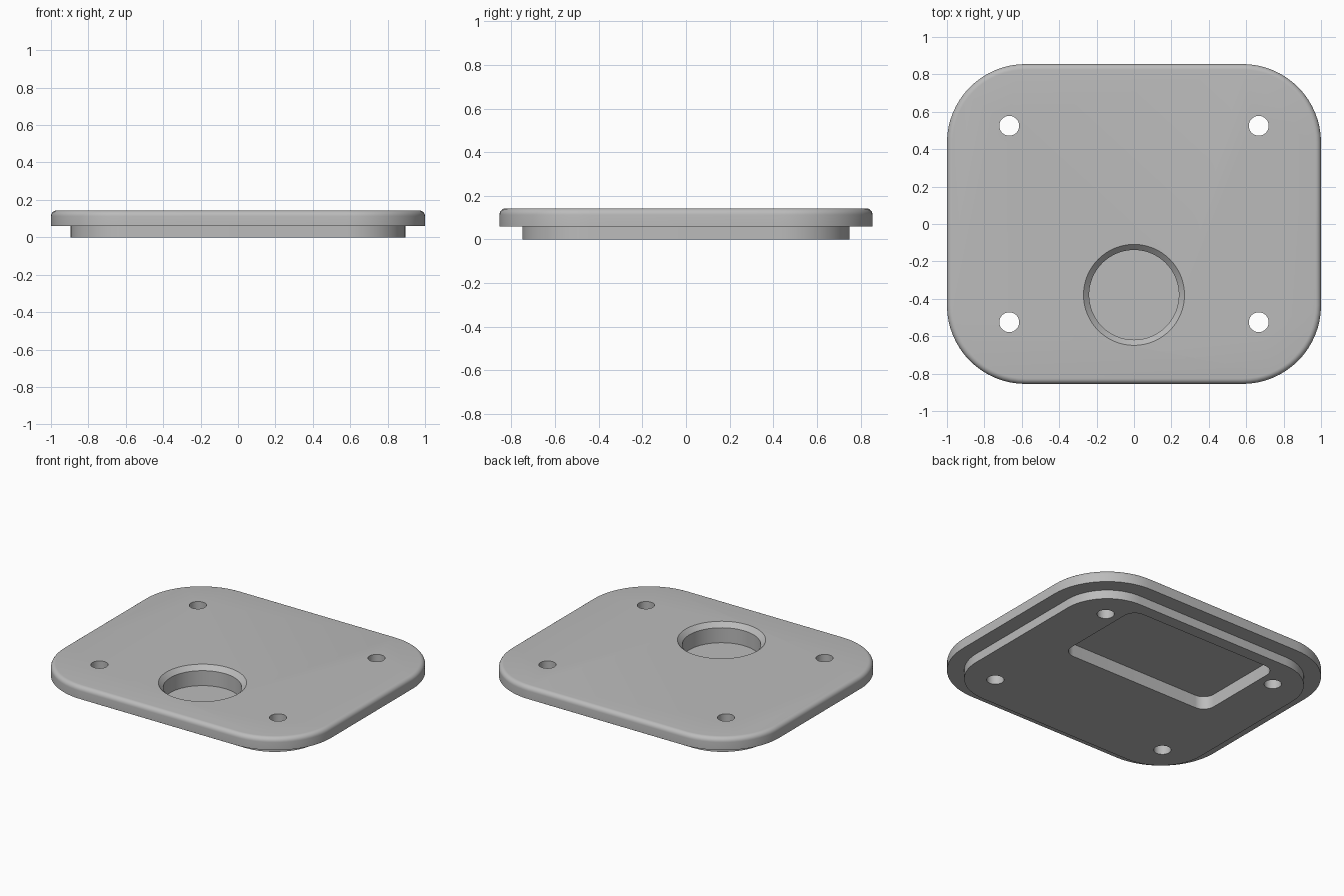
import bpy, bmesh, math

if "Cube" in bpy.data.objects:
    bpy.data.objects.remove(bpy.data.objects["Cube"])

SEG = 16  # segments per rounded corner

grey = bpy.data.materials.new("plain_grey")
grey.diffuse_color = (0.5, 0.5, 0.5, 1)
grey.use_nodes = True
grey.node_tree.nodes["Principled BSDF"].inputs["Base Color"].default_value = grey.diffuse_color


def rounded_ring(hx, hy, r, z, cx=0, cy=0):
    """Rounded rectangle outline; a circle when hx == hy == r."""
    pts = []
    for k, (sx, sy) in enumerate([(1, 1), (-1, 1), (-1, -1), (1, -1)]):
        for i in range(SEG + 1):
            a = math.pi / 2 * (k + i / SEG)
            pts.append((cx + sx * (hx - r) + r * math.cos(a),
                        cy + sy * (hy - r) + r * math.sin(a), z))
    return pts


def loft(name, rings):
    """Skin stacked outlines into a closed solid."""
    bm = bmesh.new()
    loops = [[bm.verts.new(p) for p in ring] for ring in rings]
    n = len(loops[0])
    for a, b in zip(loops, loops[1:]):
        for i in range(n):
            j = (i + 1) % n
            bm.faces.new((a[i], a[j], b[j], b[i]))
    bm.faces.new(loops[0][::-1])
    bm.faces.new(loops[-1])
    bmesh.ops.remove_doubles(bm, verts=bm.verts, dist=1e-5)
    bmesh.ops.recalc_face_normals(bm, faces=bm.faces)
    mesh = bpy.data.meshes.new(name)
    bm.to_mesh(mesh)
    bm.free()
    mesh.materials.append(grey)
    ob = bpy.data.objects.new(name, mesh)
    bpy.context.collection.objects.link(ob)
    return ob


def disc(r, z, cx, cy):
    return rounded_ring(r, r, r, z, cx, cy)


# Cover plate: lower lip, step out, rim, rounded top edge
HX, HY, R, TOP, LIP, STEP, FIL = 1.0, 0.855, 0.42, 0.143, 0.06, 0.105, 0.03
rings = [rounded_ring(HX - STEP, HY - STEP, R - STEP, z) for z in (0, LIP)]
rings.append(rounded_ring(HX, HY, R, LIP))
for i in range(7):
    a = math.pi / 2 * i / 6
    d = FIL * (1 - math.cos(a))
    rings.append(rounded_ring(HX - d, HY - d, R - d, TOP - FIL + FIL * math.sin(a)))
plate = loft("cover_plate", rings)

# Four screw holes
cutters = [loft("screw_hole_cutter", [disc(0.053, z, sx * 0.667, sy * 0.525) for z in (-0.1, 0.3)])
           for sx in (-1, 1) for sy in (-1, 1)]

# Round recess with chamfered mouth, open at the top
cutters.append(loft("round_recess_cutter", [
    disc(0.24, 0.012, 0, -0.379), disc(0.24, TOP - 0.03, 0, -0.379),
    disc(0.27, TOP, 0, -0.379), disc(0.27, 0.3, 0, -0.379)]))

# Rectangular pocket, open at the bottom
cutters.append(loft("pocket_cutter", [
    rounded_ring(0.567, 0.333, 0.08, z, 0, 0.335) for z in (-0.1, 0.087)]))

for c in cutters:
    c.hide_render = True
    mod = plate.modifiers.new(c.name, 'BOOLEAN')
    mod.operation = 'DIFFERENCE'
    mod.solver = 'EXACT'
    mod.object = c

bpy.context.view_layer.objects.active = plate
plate.select_set(True)
for mod in list(plate.modifiers):
    bpy.ops.object.modifier_apply(modifier=mod.name)
for c in cutters:
    bpy.data.objects.remove(c, do_unlink=True)

bpy.ops.object.shade_smooth_by_angle(angle=math.radians(30))
